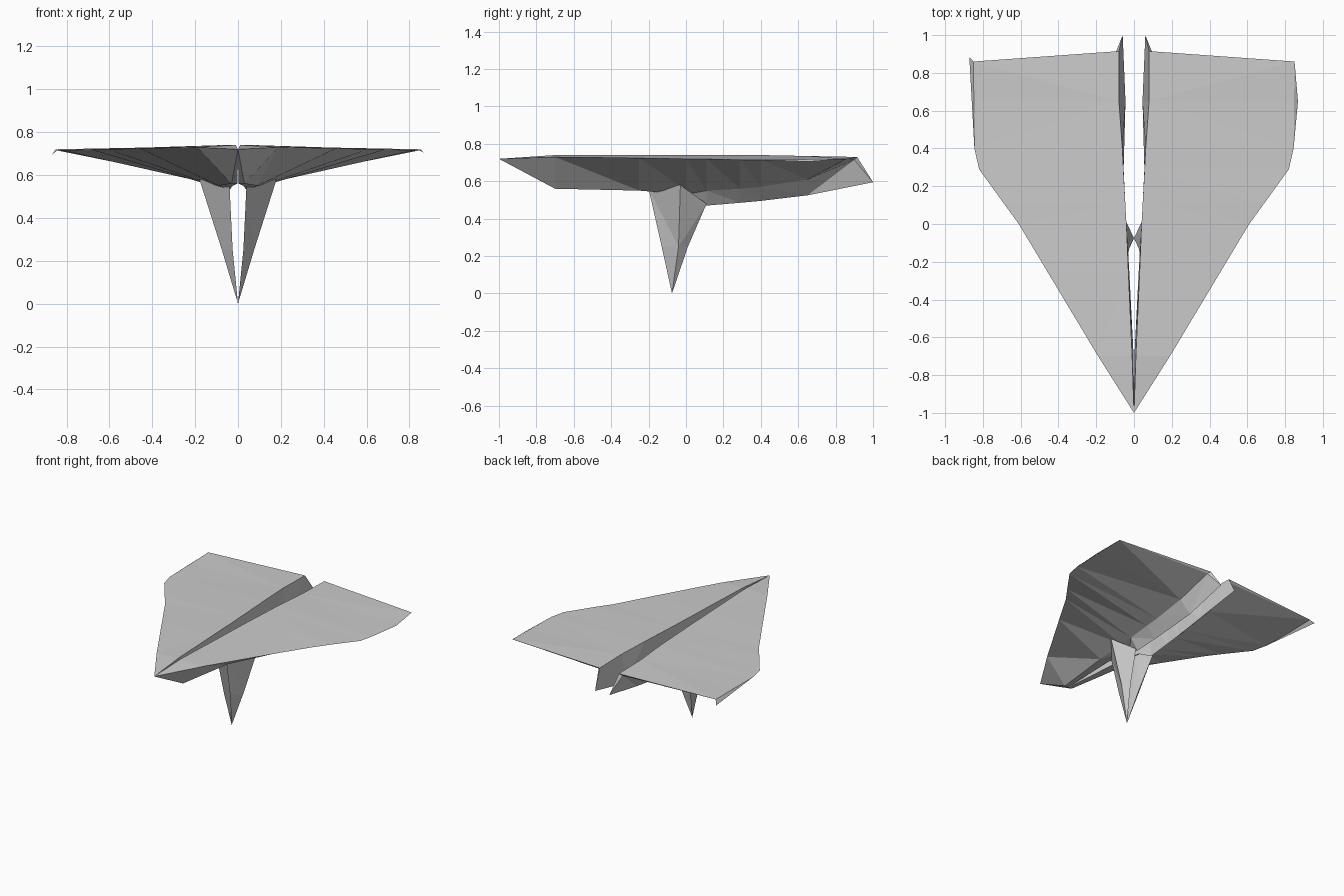
import bpy
import bmesh
from mathutils import Vector

cube = bpy.data.objects.get("Cube")
if cube:
    bpy.data.objects.remove(cube, do_unlink=True)

# One paper-grey colour for the whole glider
paper = bpy.data.materials.new("paper_grey")
paper.use_nodes = True
colour = (0.6, 0.6, 0.6, 1)
paper.diffuse_color = colour
paper.node_tree.nodes["Principled BSDF"].inputs["Base Color"].default_value = colour


def finish(name, bm, closed=True):
    """Turn a bmesh into a flat-shaded object."""
    bmesh.ops.remove_doubles(bm, verts=bm.verts, dist=0.0005)
    if closed:
        bmesh.ops.recalc_face_normals(bm, faces=bm.faces)
    mesh = bpy.data.meshes.new(name)
    bm.to_mesh(mesh)
    bm.free()
    mesh.materials.append(paper)
    obj = bpy.data.objects.new(name, mesh)
    bpy.context.collection.objects.link(obj)
    return obj


def loft(name, rings, side):
    """Skin a closed solid through rings of points, mirrored by side."""
    bm = bmesh.new()
    loops = [[bm.verts.new((side * x, y, z)) for x, y, z in ring] for ring in rings]
    count = len(loops[0])
    for a, b in zip(loops, loops[1:]):
        for i in range(count):
            j = (i + 1) % count
            quad = (a[i], a[j], b[j], b[i])
            if len({tuple(v.co) for v in quad}) > 2:
                bm.faces.new(quad)
    for cap in (loops[0], loops[-1]):
        if len({tuple(v.co) for v in cap}) == count:
            bm.faces.new(cap)
    bmesh.ops.remove_doubles(bm, verts=bm.verts, dist=0.0005)
    bmesh.ops.triangulate(bm, faces=[f for f in bm.faces if len(f.verts) > 3])
    return finish(name, bm)


# Wing stations: y, then (x, z) of inner top, outer edge, keel, fin bottom
stations = [
    (-0.7, (0.01, 0.74), (0.19, 0.73), (0.03, 0.56), (0.002, 0.56)),
    (-0.25, (0.03, 0.74), (0.46, 0.725), (0.09, 0.55), (0.025, 0.55)),
    (0, (0.04, 0.74), (0.61, 0.72), (0.11, 0.55), (0.04, 0.53)),
    (0.11, (0.046, 0.74), (0.69, 0.72), (0.12, 0.55), (0.06, 0.47)),
    (0.29, (0.056, 0.74), (0.82, 0.715), (0.13, 0.56), (0.055, 0.485)),
    (0.4, (0.062, 0.74), (0.845, 0.715), (0.13, 0.57), (0.052, 0.495)),
    (0.65, (0.08, 0.735), (0.85, 0.715), (0.13, 0.61), (0.045, 0.525)),
]
nose = (0, -1, 0.72)
tail = [(0.08, 0.915, 0.73), (0.85, 0.86, 0.72), (0.1, 0.9, 0.715), (0.06, 1, 0.595)]
wing = [[nose] * 4]
wing += [[(x, y, z) for x, z in points] for y, *points in stations]
wing.append(tail)

# Spike: a four-sided blade under each wing, meeting at the bottom tip
root = [(0.04, -0.2, 0.56), (0.18, -0.03, 0.58), (0.075, 0.11, 0.48), (0.045, -0.03, 0.55)]
waist = [(0.025, -0.13, 0.25), (0.075, -0.04, 0.25), (0.04, 0.01, 0.25), (0.03, -0.05, 0.25)]
spike = [root, waist, [(0, -0.075, 0)] * 4]

for label, side in (("left", 1), ("right", -1)):
    loft(label + "_wing", wing, side)
    loft(label + "_spike", spike, side)

# Small turned-down flaps at the wing tips
for label, side, corner in (
    ("left", 1, (0.868, 0.65, 0.705)),
    ("right", -1, (0.872, 0.885, 0.69)),
):
    bm = bmesh.new()
    flap = [(0.845, 0.4, 0.715), corner, (0.85, 0.86, 0.72)]
    bm.faces.new([bm.verts.new(Vector((side * x, y, z))) for x, y, z in flap])
    bmesh.ops.solidify(bm, geom=bm.faces[:], thickness=0.003)
    finish(label + "_tip_flap", bm)
